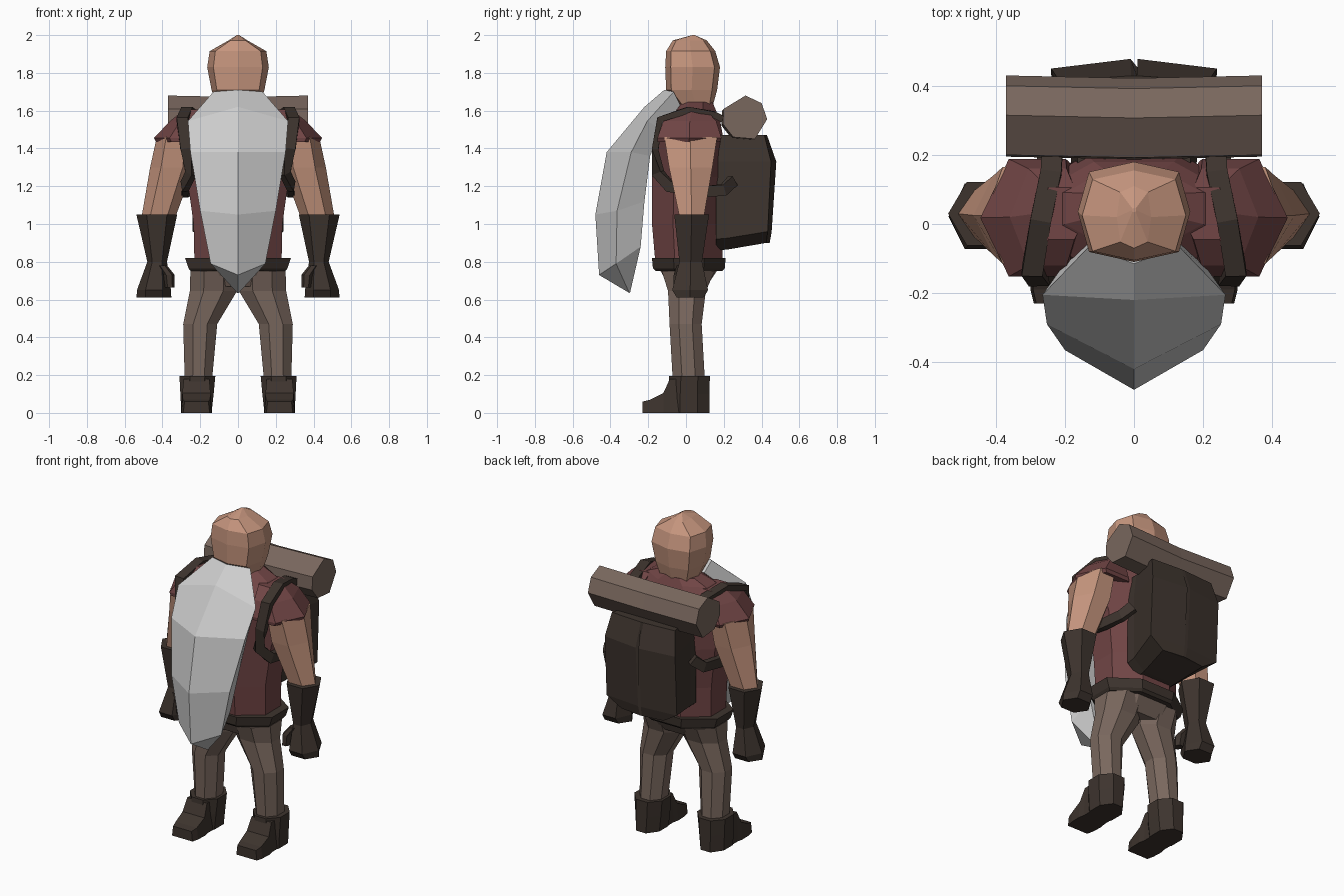
import bpy, bmesh, math
from mathutils import Vector


def material(name, rgb):
    m = bpy.data.materials.new(name)
    m.diffuse_color = (*rgb, 1)
    return m


SKIN = material("skin", (0.57, 0.305, 0.21))
VEST = material("dark_red_cloth", (0.165, 0.06, 0.06))
LEATHER = material("dark_leather", (0.047, 0.034, 0.027))
CLOTH = material("brown_cloth", (0.19, 0.135, 0.11))
GREY = material("grey_hair", (0.61, 0.61, 0.61))


def ring(cx, cy, z, rx, ry, n=8, phase=0.5, square=1):
    """Horizontal polygon of half extents rx, ry; square pushes the diagonals out."""
    a = [2 * math.pi * (i + phase) / n for i in range(n)]
    mx = max(abs(math.cos(t)) for t in a)
    my = max(abs(math.sin(t)) for t in a)
    k = [1 + (square - 1) * abs(math.sin(2 * t)) for t in a]
    return [(cx + f * rx * math.cos(t) / mx, cy + f * ry * math.sin(t) / my, z)
            for t, f in zip(a, k)]


def loft(name, rings, mat, mirror=False):
    """Skin a list of equal-length rings, capping the ends."""
    bm = bmesh.new()
    vs = [[bm.verts.new(p) for p in r] for r in rings]
    n = len(rings[0])
    for a, b in zip(vs, vs[1:]):
        for i in range(n):
            j = (i + 1) % n
            bm.faces.new((a[i], a[j], b[j], b[i]))
    bm.faces.new(vs[0])
    bm.faces.new(vs[-1])
    bmesh.ops.remove_doubles(bm, verts=bm.verts, dist=0.0005)
    bmesh.ops.recalc_face_normals(bm, faces=bm.faces)
    me = bpy.data.meshes.new(name)
    bm.to_mesh(me)
    bm.free()
    me.materials.append(mat)
    ob = bpy.data.objects.new(name, me)
    bpy.context.collection.objects.link(ob)
    if mirror:
        ob.modifiers.new("mirror", 'MIRROR').use_mirror_merge = False
    return ob


def stack(name, rows, mat, mirror=False, n=8, phase=0.5, square=1):
    return loft(name, [ring(*r, n=n, phase=phase, square=square) for r in rows], mat, mirror)


# Head, with an edge down the middle of the face
stack("head", [(0, 0.055, 1.62, 0.11, 0.085), (0, 0.03, 1.71, 0.14, 0.135),
               (0, 0.035, 1.83, 0.163, 0.145), (0, 0.025, 1.915, 0.15, 0.13),
               (0, 0.02, 1.972, 0.05, 0.09), (0, 0.04, 2.0, 0.006, 0.006)],
      SKIN, phase=0, square=1.13)

# Vest body and shoulder caps
stack("vest", [(0, 0.015, 0.77, 0.23, 0.175), (0, 0.01, 1.0, 0.235, 0.19),
               (0, 0.02, 1.25, 0.27, 0.2), (0, 0.015, 1.44, 0.33, 0.185),
               (0, 0.025, 1.55, 0.28, 0.155), (0, 0.045, 1.61, 0.2, 0.11),
               (0, 0.055, 1.645, 0.12, 0.085)], VEST)
stack("shoulder_cap", [(0.27, 0.015, 1.435, 0.165, 0.165), (0.28, 0.018, 1.455, 0.165, 0.17),
                       (0.25, 0.02, 1.545, 0.11, 0.14), (0.21, 0.03, 1.605, 0.075, 0.075)],
      VEST, True, 6, 0)

# Arms, gloves and thumbs
stack("arm", [(0.33, 0.025, 1.46, 0.1, 0.14), (0.35, 0.025, 1.3, 0.115, 0.115),
              (0.42, 0.03, 1.04, 0.09, 0.065)], SKIN, True, 6, 0)
stack("glove", [(0.43, 0.03, 1.05, 0.108, 0.092), (0.428, 0.025, 0.8, 0.052, 0.06),
                (0.445, 0.022, 0.65, 0.09, 0.095), (0.445, 0.022, 0.61, 0.092, 0.07)],
      LEATHER, True, 6, 0)
stack("thumb", [(0.4, -0.02, 0.78, 0.025, 0.03), (0.365, -0.035, 0.73, 0.03, 0.03),
                (0.36, -0.04, 0.665, 0.025, 0.025)], LEATHER, True, 6, 0)

# Belt, trousers
stack("belt", [(0, 0.015, 0.75, 0.25, 0.175), (0, 0.015, 0.765, 0.262, 0.19),
               (0, 0.015, 0.82, 0.28, 0.195)], LEATHER)
stack("hips", [(0, 0.01, 0.67, 0.225, 0.1), (0, 0.015, 0.77, 0.24, 0.16)], CLOTH)
stack("leg", [(0.127, 0.012, 0.75, 0.125, 0.14), (0.13, 0.005, 0.645, 0.125, 0.1),
              (0.2, -0.002, 0.47, 0.09, 0.085), (0.21, 0.015, 0.17, 0.072, 0.085)], CLOTH, True)

# Boots: shaft plus wedge toe
stack("boot_shaft", [(0.22, 0.015, 0, 0.08, 0.11), (0.217, 0.015, 0.1, 0.088, 0.11),
                     (0.215, 0.018, 0.195, 0.095, 0.108)], LEATHER, True)
toe = [(-0.23, 0.07, 0.06), (-0.19, 0.08, 0.07), (-0.12, 0.083, 0.105),
       (-0.085, 0.075, 0.18), (0.05, 0.075, 0.18)]
loft("boot_toe", [[(0.22 - w, y, 0), (0.22 + w, y, 0), (0.22 + w * 0.9, y, h),
                   (0.22 - w * 0.9, y, h)] for y, w, h in toe], LEATHER, True)

# Beard: front ridge (y, z), side edge (x, y, z), back (y, z) per section
beard = [((-0.115, 1.71), (0.13, -0.065, 1.70), (-0.03, 1.63)),
         ((-0.22, 1.62), (0.265, -0.205, 1.545), (-0.13, 1.5)),
         ((-0.42, 1.38), (0.252, -0.29, 1.38), (-0.19, 1.36)),
         ((-0.48, 1.05), (0.2, -0.365, 1.07), (-0.22, 1.12)),
         ((-0.46, 0.73), (0.145, -0.37, 0.79), (-0.24, 0.88)),
         ((-0.30, 0.635), (0.004, -0.30, 0.635), (-0.296, 0.637))]
loft("beard", [[(0, *f), (x, y, z), (x * 0.8, *b), (-x * 0.8, *b), (-x, y, z)]
               for f, (x, y, z), b in beard], GREY)


# Backpack: sections from the wearer's back outwards, widening to a ridged back
def pack_section(y, w, z0, lean):
    right = [(w * 0.6, y - lean, z0), (w, y - lean * 0.7, z0 + 0.06),
             (w, y, 1.33), (w * 0.9, y - lean * 1.4, 1.47)]
    return right + [(-x, b, c) for x, b, c in reversed(right)]


loft("backpack", [pack_section(0.16, 0.18, 0.86, 0), pack_section(0.22, 0.185, 0.865, 0),
                  pack_section(0.45, 0.24, 0.9, 0.025),
                  pack_section(0.478, 0.01, 0.9, 0.035)], LEATHER)

# Rolled blanket on top of the pack
roll = [(0.315, 1.68), (0.4, 1.64), (0.43, 1.555), (0.365, 1.45),
        (0.25, 1.46), (0.195, 1.53), (0.2, 1.61)]
loft("bedroll", [[(x, y - d, z - d) for y, z in roll]
                 for x, d in ((-0.37, 0), (0, 0.008), (0.37, 0))], CLOTH)

# Shoulder straps: flat band swept round the shoulder and under the arm
path = [Vector(p) for p in [
    (0.235, 0.25, 1.53), (0.24, 0.15, 1.58), (0.27, 0.01, 1.605), (0.295, -0.14, 1.555),
    (0.275, -0.165, 1.4), (0.25, -0.15, 1.27), (0.285, -0.09, 1.2), (0.285, 0.08, 1.17),
    (0.26, 0.2, 1.18), (0.22, 0.25, 1.23)]]
bands = []
for i, p in enumerate(path):
    t = (path[min(i + 1, len(path) - 1)] - path[max(i - 1, 0)]).normalized()
    c = Vector((p.x, 0.03, 1.35)) if p.z > 1.3 else Vector((0, 0.03, p.z))
    out = p - c
    out = (out - t * out.dot(t)).normalized()
    side = t.cross(out) * 0.03
    bands.append([p + side + out * 0.015, p - side + out * 0.015,
                  p - side - out * 0.02, p + side - out * 0.02])
loft("shoulder_strap", bands, LEATHER, True)
